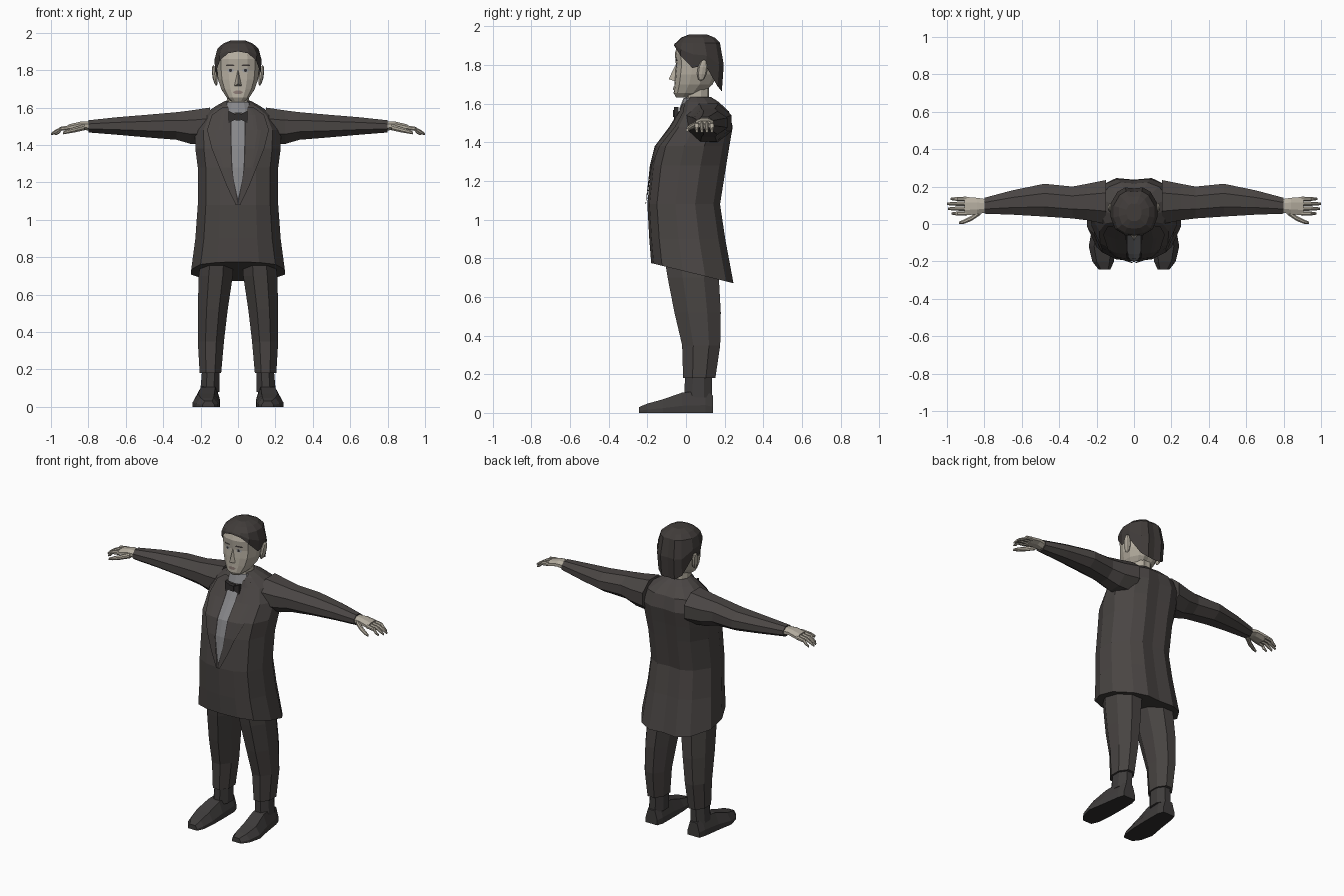
import bpy, bmesh, math
from mathutils import Vector
from mathutils.bvhtree import BVHTree

if "Cube" in bpy.data.objects:
    bpy.data.objects.remove(bpy.data.objects["Cube"])


def material(name, r, g, b):
    m = bpy.data.materials.new(name)
    m.diffuse_color = (r, g, b, 1)
    m.use_nodes = True
    m.node_tree.nodes["Principled BSDF"].inputs["Base Color"].default_value = m.diffuse_color
    return m


COAT = material("charcoal cloth", .068, .060, .057)
TROUSER = material("trouser cloth", .064, .057, .054)
DARK = material("near black cloth", .030, .027, .027)
SHIRT = material("grey shirt", .24, .24, .25)
SKIN = material("skin", .46, .42, .35)
HAIR = material("dark hair", .052, .045, .042)
SHOE = material("shoe leather", .050, .046, .045)
EYE = material("eye grey", .36, .36, .36)
LIP = material("lips", .25, .19, .17)


def finish(name, bm, mat, mirror=False):
    bmesh.ops.recalc_face_normals(bm, faces=bm.faces)
    me = bpy.data.meshes.new(name)
    bm.to_mesh(me)
    bm.free()
    me.materials.append(mat)
    ob = bpy.data.objects.new(name, me)
    bpy.context.collection.objects.link(ob)
    if mirror:
        ob.modifiers.new("mirror", 'MIRROR')
    return ob


def loft(name, rings, mat, mirror=False, caps=(True, True)):
    """Skin a list of closed rings that share one point count."""
    bm = bmesh.new()
    vs = [[bm.verts.new(p) for p in r] for r in rings]
    n = len(vs[0])
    for a, b in zip(vs, vs[1:]):
        for i in range(n):
            bm.faces.new((a[i], a[(i + 1) % n], b[(i + 1) % n], b[i]))
    if caps[0]:
        bm.faces.new(vs[0])
    if caps[1]:
        bm.faces.new(vs[-1])
    return finish(name, bm, mat, mirror)


# Body section: half outline from front centre to back centre
FX = [0, .45, .8, 1, 1, .7, .38, 0]
FT = [0, .03, .13, .38, .65, .90, .99, .97]


def section(z, hw, yf, yb):
    zs = z if isinstance(z, list) else [z] * 8
    half = [(hw * fx, yf + (yb - yf) * t, h) for fx, t, h in zip(FX, FT, zs)]
    return half + [(-x, y, h) for x, y, h in half[-2:0:-1]]


def octagon(axis, a, u0, u1, v0, v1):
    """Eight sided ring across axis at position a, filling a box."""
    pts = []
    for i in range(8):
        t = math.radians(22.5 + 45 * i)
        u = (u0 + u1) / 2 + (u1 - u0) / 2 * math.cos(t) / .924
        v = (v0 + v1) / 2 + (v1 - v0) / 2 * math.sin(t) / .924
        pts.append((a, u, v) if axis == 'x' else (u, v, a))
    return pts


# Coat with a hem that dips towards the back
coat = loft("coat", [
    section([.775 - .105 * t for t in FT], .25, -.18, .25),
    section(.90, .228, -.19, .207), section(1.08, .215, -.20, .18),
    section(1.28, .215, -.18, .212), section(1.38, .228, -.155, .228),
    section(1.48, .23, -.08, .245), section(1.56, .19, -.03, .225),
    section(1.61, .115, -.01, .17), section(1.635, .07, .01, .13)], COAT)

# Sleeves
loft("sleeve", [octagon('x', *r) for r in [
    (.15, .00, .235, 1.40, 1.60), (.25, .02, .215, 1.405, 1.585),
    (.33, .03, .20, 1.428, 1.575), (.48, .04, .215, 1.44, 1.562),
    (.65, .05, .18, 1.455, 1.548), (.80, .055, .14, 1.467, 1.532)]], COAT, True)

# Palms
loft("hand", [octagon('x', *r) for r in [
    (.79, .062, .133, 1.475, 1.525), (.84, .052, .14, 1.485, 1.525),
    (.905, .046, .145, 1.475, 1.51)]], SKIN, True)


def digit(name, path):
    loft(name, [octagon('x', x, y - r, y + r, z - r, z + r)
                for x, y, z, r in path], SKIN, True)


# Fingers curl down, thumb reaches forward
for y, tip in ((.056, .975), (.082, .995), (.108, 1.0), (.134, .98)):
    digit("finger", [(.895, y, 1.494, .012), (.945, y, 1.487, .011),
                     (tip - .02, y, 1.470, .009), (tip, y, 1.458, .006)])
digit("thumb", [(.82, .065, 1.495, .016), (.87, .03, 1.482, .014),
                (.91, .012, 1.472, .011), (.935, .006, 1.464, .007)])

# Trouser legs and socks
loft("trouser_leg", [octagon('z', *r) for r in [
    (.82, .025, .195, -.115, .17), (.70, .028, .21, -.095, .17),
    (.52, .055, .215, -.06, .18), (.35, .075, .215, -.02, .177),
    (.18, .09, .205, -.015, .152)]], TROUSER, True)
loft("ankle", [octagon('z', *r) for r in [
    (.22, .098, .19, -.005, .135), (.08, .098, .202, -.008, .135)]], SHOE, True)


# Shoes, dark underneath
def shoe_ring(y, cx, hw, h):
    return [(cx - hw, y, 0), (cx - hw, y, h * .35), (cx - hw * .6, y, h),
            (cx + hw * .6, y, h), (cx + hw, y, h * .35), (cx + hw, y, 0)]


shoe = loft("shoe", [shoe_ring(*r) for r in [
    (.14, .152, .042, .09), (.10, .152, .055, .115), (-.02, .16, .064, .105),
    (-.12, .17, .072, .07), (-.20, .165, .058, .048), (-.243, .158, .032, .03)]], SHOE, True)
shoe.data.materials.append(DARK)
for f in shoe.data.polygons:
    f.material_index = 1 if f.normal.z < -.9 else 0

# Neck and shirt collar
loft("neck", [section(1.57, .062, -.005, .12), section(1.72, .058, .0, .12)], SKIN)
loft("collar", [section(1.57, .09, -.036, .15), section(1.63, .07, -.012, .128)],
     SHIRT, caps=(False, False))

# Head
head = loft("head", [
    section(1.633, .035, -.052, .04), section(1.655, .062, -.064, .09),
    section(1.70, .09, -.06, .14), section(1.75, .107, -.057, .165),
    section(1.80, .112, -.052, .175), section(1.86, .114, -.058, .18),
    section(1.91, .10, -.042, .16), section(1.94, .06, 0, .12)], SKIN)

# Hair cap with a shaped hairline
loft("hair", [
    section([1.90, 1.89, 1.85, 1.785, 1.80, 1.69, 1.665, 1.665], .121, -.062, .188),
    section([1.91, 1.902, 1.88, 1.855, 1.85, 1.80, 1.80, 1.80], .126, -.06, .198),
    section(1.915, .11, -.053, .178), section(1.942, .08, -.025, .15),
    section(1.958, .04, .015, .11)], HAIR, caps=(False, True))

# Ears
bm = bmesh.new()
bmesh.ops.create_uvsphere(bm, u_segments=8, v_segments=5, radius=1)
for v in bm.verts:
    x, y, z = v.co
    v.co = (.124 + .014 * x + .008 * z, .085 + .027 * y + .008 * z, 1.772 + .056 * z)
finish("ear", bm, SKIN, True)

# Nose wedge
bm = bmesh.new()
top, tip, left, right = [bm.verts.new(p) for p in (
    (0, -.052, 1.805), (0, -.09, 1.727), (-.021, -.054, 1.715), (.021, -.054, 1.715))]
for f in ((top, left, tip), (top, tip, right), (left, right, tip), (top, right, left)):
    bm.faces.new(f)
finish("nose", bm, SKIN)


# Thin plates laid on the front of another part, rows of (z, x0, x1)
def drape(name, base, rows, mat, offset, mirror=False, cols=4):
    tree = BVHTree.FromPolygons([v.co for v in base.data.vertices],
                                [p.vertices[:] for p in base.data.polygons])
    bm = bmesh.new()
    grid = []
    for z, x0, x1 in rows:
        line = []
        for i in range(cols + 1):
            x = x0 + (x1 - x0) * i / cols
            hit = tree.ray_cast(Vector((x, -1, z)), Vector((0, 1, 0)))[0]
            y = hit.y if hit else 0
            line.append(bm.verts.new((x, y - offset, z)))
        grid.append(line)
    for a, b in zip(grid, grid[1:]):
        for i in range(cols):
            bm.faces.new((a[i], b[i], b[i + 1], a[i + 1]))
    ob = finish(name, bm, mat, mirror)
    if sum(p.normal.y for p in ob.data.polygons) > 0:
        ob.data.flip_normals()


# Waistcoat edge, shirt front and lapels
drape("waistcoat", coat, [(1.56, -.05, .05), (1.48, -.048, .048), (1.38, -.045, .045),
                          (1.28, -.04, .04), (1.08, -.002, .002)], DARK, .004)
drape("shirt_front", coat, [(1.56, -.036, .036), (1.48, -.036, .036), (1.38, -.033, .033),
                            (1.28, -.03, .03), (1.22, -.024, .024), (1.12, -.002, .002)],
      SHIRT, .007)
drape("lapel", coat, [(1.60, .05, .085), (1.56, .045, .14), (1.48, .042, .165),
                      (1.38, .040, .14), (1.28, .036, .10), (1.18, .02, .06),
                      (1.08, .002, .012)], COAT, .010, True, 6)

# Bow tie
loft("bow_tie", [[(x, y, 1.55 + h) for y, h in (
    (-.062, -h), (-.062, h), (-.04, h), (-.04, -h))]
    for x, h in ((0, .016), (.015, .014), (.05, .033))], DARK, True, caps=(False, True))
loft("bow_knot", [[(x, y, 1.55 + h) for y, h in (
    (-.068, -.018), (-.068, .018), (-.04, .018), (-.04, -.018))]
    for x in (-.014, .014)], DARK)

# Face details
drape("eye", head, [(1.810, .032, .048), (1.800, .020, .060), (1.788, .030, .050)],
      EYE, .002, True)
drape("iris", head, [(1.807, .035, .045), (1.799, .032, .048), (1.791, .035, .045)],
      DARK, .004, True)
drape("eyebrow", head, [(1.831, .024, .060), (1.821, .018, .066)], HAIR, .003, True)
drape("mouth", head, [(1.690, -.012, .012), (1.682, -.028, .028), (1.672, -.014, .014)],
      LIP, .004)
